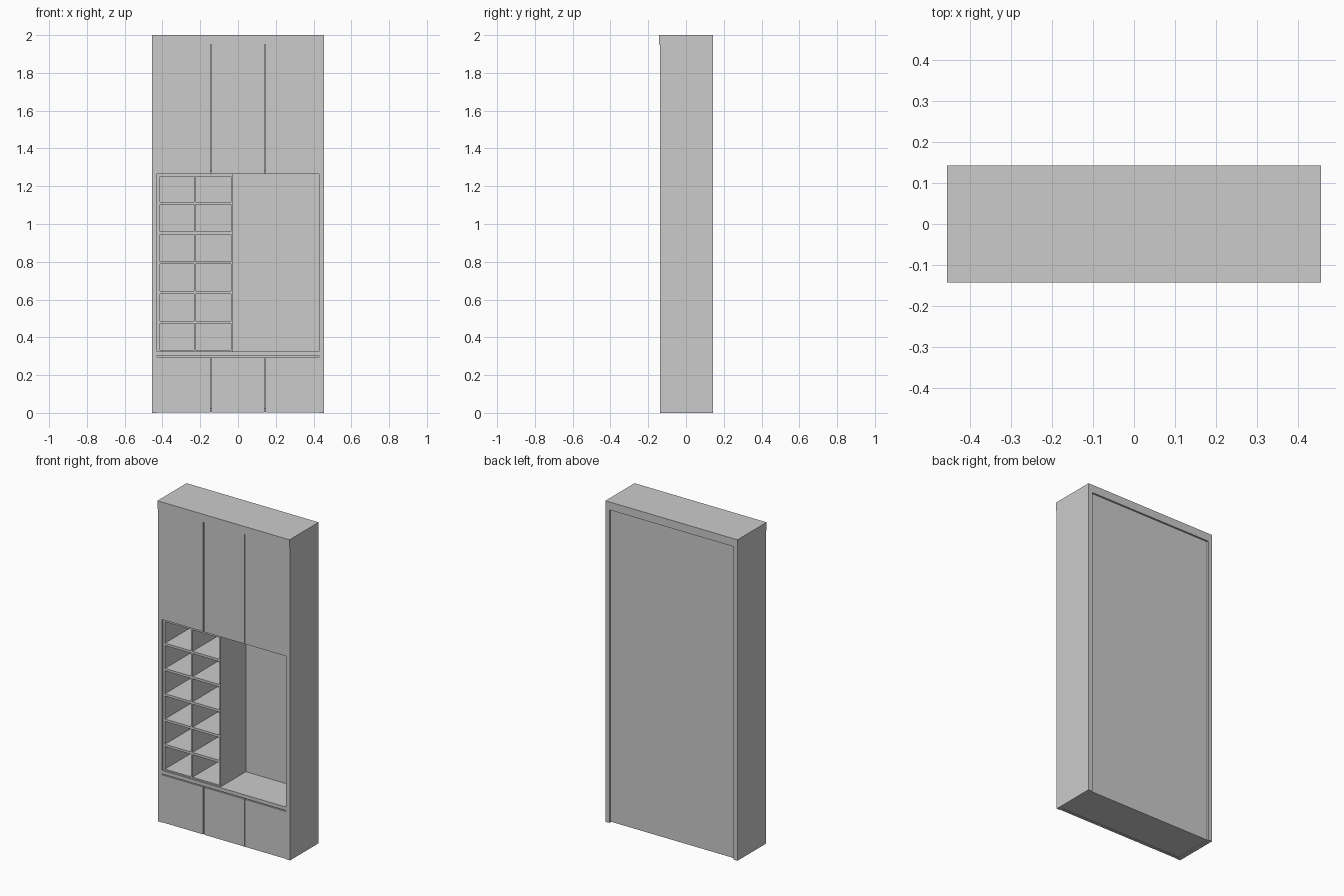
import bpy, bmesh

if "Cube" in bpy.data.objects:
    bpy.data.objects.remove(bpy.data.objects["Cube"])


def box(name, x, y, z):
    """Axis-aligned board from (min, max) ranges."""
    bm = bmesh.new()
    bmesh.ops.create_cube(bm, size=1.0)
    for v in bm.verts:
        for i, (lo, hi) in enumerate((x, y, z)):
            v.co[i] = lo if v.co[i] < 0 else hi
    mesh = bpy.data.meshes.new(name)
    bm.to_mesh(mesh)
    bm.free()
    obj = bpy.data.objects.new(name, mesh)
    bpy.context.collection.objects.link(obj)
    return obj


W, IN = 0.455, 0.428            # outer and inner half widths
FRONT, BACK = -0.137, 0.143     # body depth
PANEL = 0.12                    # front face of the back panel
DOOR_BACK = FRONT + 0.018
LOW, HIGH, TOP = 0.325, 1.265, 1.95   # open niche and underside of cornice

# Carcass
box("left_side", (-W, -IN), (FRONT, BACK), (0, TOP))
box("right_side", (IN, W), (FRONT, BACK), (0, TOP))
box("cornice", (-W, W), (-0.143, BACK), (TOP, 2.0))
box("back_panel", (-IN, IN), (PANEL, 0.132), (0.004, TOP))
box("bottom_board", (-IN, IN), (DOOR_BACK, PANEL), (0.004, 0.022))
box("niche_floor", (-IN, IN), (FRONT, PANEL), (LOW - 0.022, LOW))
box("niche_ceiling", (-IN, IN), (DOOR_BACK, PANEL), (HIGH, HIGH + 0.018))

# Three upper and three lower doors, separated by narrow gaps
GAP = 0.006
step = 2 * IN / 3
for i in range(3):
    x0 = -IN + i * step + (GAP / 2 if i > 0 else 0)
    x1 = -IN + (i + 1) * step - (GAP / 2 if i < 2 else 0)
    box(f"upper_door_{i + 1}", (x0, x1), (FRONT, DOOR_BACK), (HIGH, TOP))
    box(f"lower_door_{i + 1}", (x0, x1), (FRONT, DOOR_BACK), (0.002, LOW - 0.028))

# Pigeonhole unit set slightly back inside the niche
UF, UL, UR, T = -0.127, -IN, -0.03, 0.014
mid = (UL + UR) / 2
depth = (UF, PANEL)
box("unit_left", (UL, UL + T), depth, (LOW, HIGH))
box("unit_right", (UR - T / 2, UR), depth, (LOW, HIGH))
box("unit_divider", (mid - 0.005, mid + 0.005), depth, (LOW + 0.008, HIGH - 0.014))
box("unit_base", (UL + T, UR - T / 2), depth, (LOW, LOW + 0.008))
box("unit_top", (UL + T, UR - T / 2), depth, (HIGH - 0.014, HIGH))

# Five shelves in each of the two columns
for i in range(5):
    z = 0.48 + i * 0.1575
    for side, a, b in (("left", UL + T, mid - 0.005), ("right", mid + 0.005, UR - T / 2)):
        box(f"{side}_shelf_{i + 1}", (a, b), depth, (z - 0.0075, z + 0.0075))
